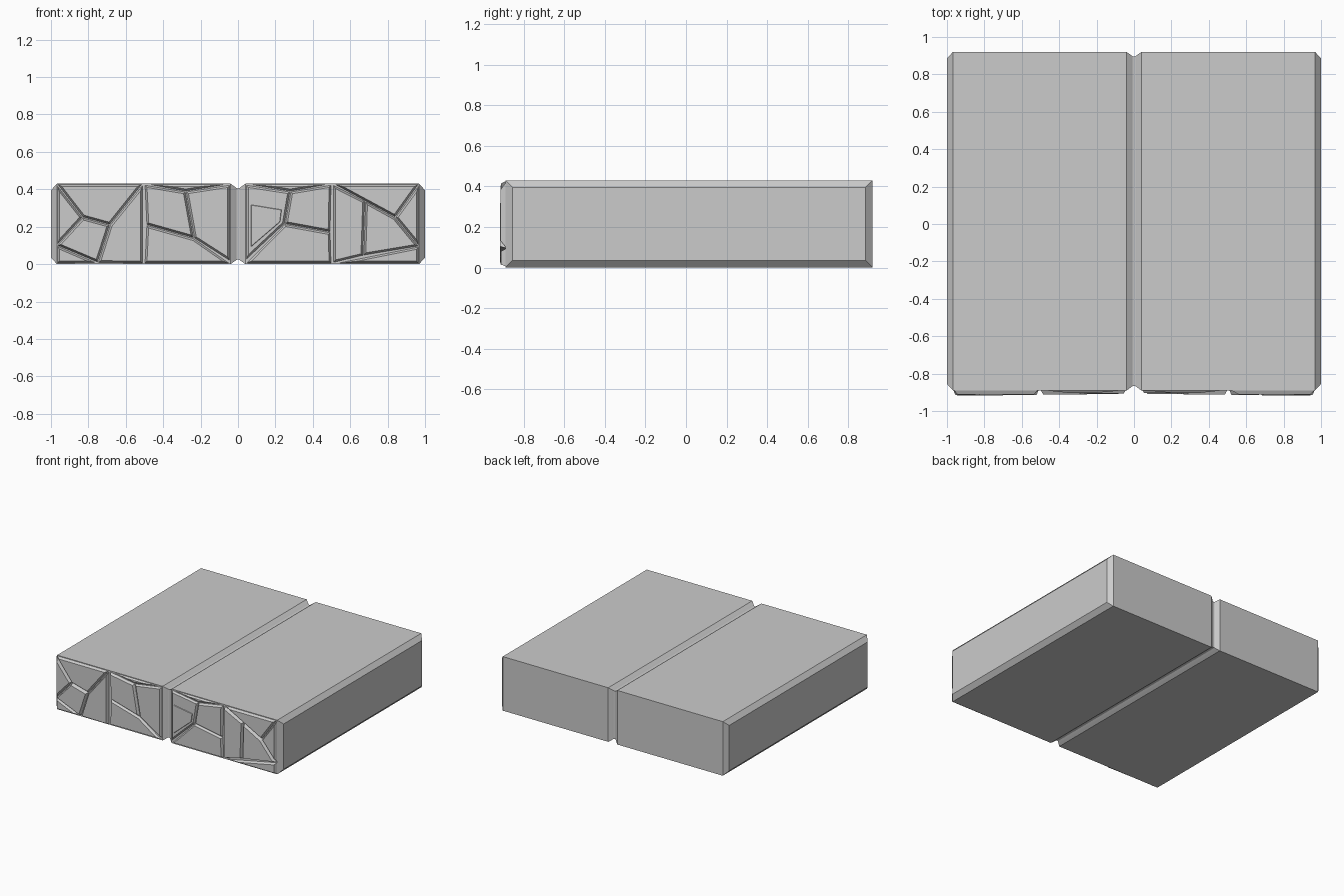
import bpy, bmesh

FRONT, BACK, TOP = -0.89, 0.92, 0.43


def make_object(name, bm):
    mesh = bpy.data.meshes.new(name)
    bm.to_mesh(mesh)
    bm.free()
    ob = bpy.data.objects.new(name, mesh)
    bpy.context.collection.objects.link(ob)
    return ob


# Slab half: rectangular rings along x, inset at the chamfered ends
bm = bmesh.new()
rings = []
for x, d in [(0, 0.025), (0.008, 0.023), (0.02, 0.014), (0.04, 0), (0.968, 0), (1, 0.035)]:
    corners = [(FRONT + d, d), (BACK - d, d), (BACK - d, TOP - d), (FRONT + d, TOP - d)]
    rings.append([bm.verts.new((x, y, z)) for y, z in corners])
for a, b in zip(rings, rings[1:]):
    for i in range(4):
        j = (i + 1) % 4
        bm.faces.new((a[i], b[i], b[j], a[j]))
bm.faces.new(rings[-1])
bmesh.ops.recalc_face_normals(bm, faces=bm.faces)
slab = make_object("slab", bm)
mirror = slab.modifiers.new("Mirror", "MIRROR")
mirror.use_axis[0] = True


# Carved facing: each cell is an (x, z) polygon raised with sloped sides
def stone_panel(name, cells):
    bm = bmesh.new()
    for height, outline in cells:
        face = bm.faces.new([bm.verts.new((x, FRONT - 0.0005, z)) for x, z in outline])
        face.normal_update()
        if face.normal.y > 0:
            face.normal_flip()
        bmesh.ops.inset_individual(bm, faces=[face], thickness=0.003, use_even_offset=True)
        bmesh.ops.inset_individual(bm, faces=[face], thickness=0.010,
                                   depth=height, use_even_offset=True)
    return make_object(name, bm)


stone_panel("stones_far_left", [
    (0.021, [(-.968, .428), (-.83, .25), (-.685, .21), (-.51, .428)]),
    (0.024, [(-.968, .425), (-.968, .10), (-.83, .25)]),
    (0.026, [(-.83, .25), (-.968, .10), (-.75, .008), (-.685, .21)]),
    (0.022, [(-.968, .10), (-.968, .003), (-.75, .006)]),
    (0.025, [(-.685, .21), (-.75, .006), (-.508, .003), (-.508, .428)]),
])
stone_panel("stones_mid_left", [
    (0.012, [(-.50, .428), (-.28, .388), (-.04, .428)]),
    (0.020, [(-.50, .425), (-.49, .21), (-.235, .138), (-.28, .388)]),
    (0.016, [(-.28, .388), (-.235, .138), (-.042, .015), (-.042, .425)]),
    (0.018, [(-.49, .21), (-.50, .004), (-.042, .004), (-.235, .138)]),
])
stone_panel("stones_mid_right", [
    (0.012, [(.04, .428), (.28, .388), (.50, .428)]),
    (0.014, [(.042, .425), (.042, .02), (.25, .215), (.28, .388)]),
    (0.021, [(.28, .388), (.25, .215), (.495, .17), (.50, .425)]),
    (0.018, [(.042, .004), (.50, .004), (.495, .17), (.25, .215)]),
])
# Small extra facet standing on the left cell of the mid right panel
stone_panel("raised_facet", [
    (0.018, [(.06, .33), (.06, .07), (.235, .22), (.245, .30)]),
])
stone_panel("stones_far_right", [
    (0.021, [(.51, .428), (.84, .25), (.968, .428)]),
    (0.024, [(.508, .425), (.508, .006), (.67, .045), (.68, .338)]),
    (0.026, [(.68, .338), (.67, .045), (.968, .095), (.84, .25)]),
    (0.023, [(.968, .425), (.84, .25), (.968, .095)]),
    (0.022, [(.508, .003), (.968, .003), (.968, .095)]),
])
